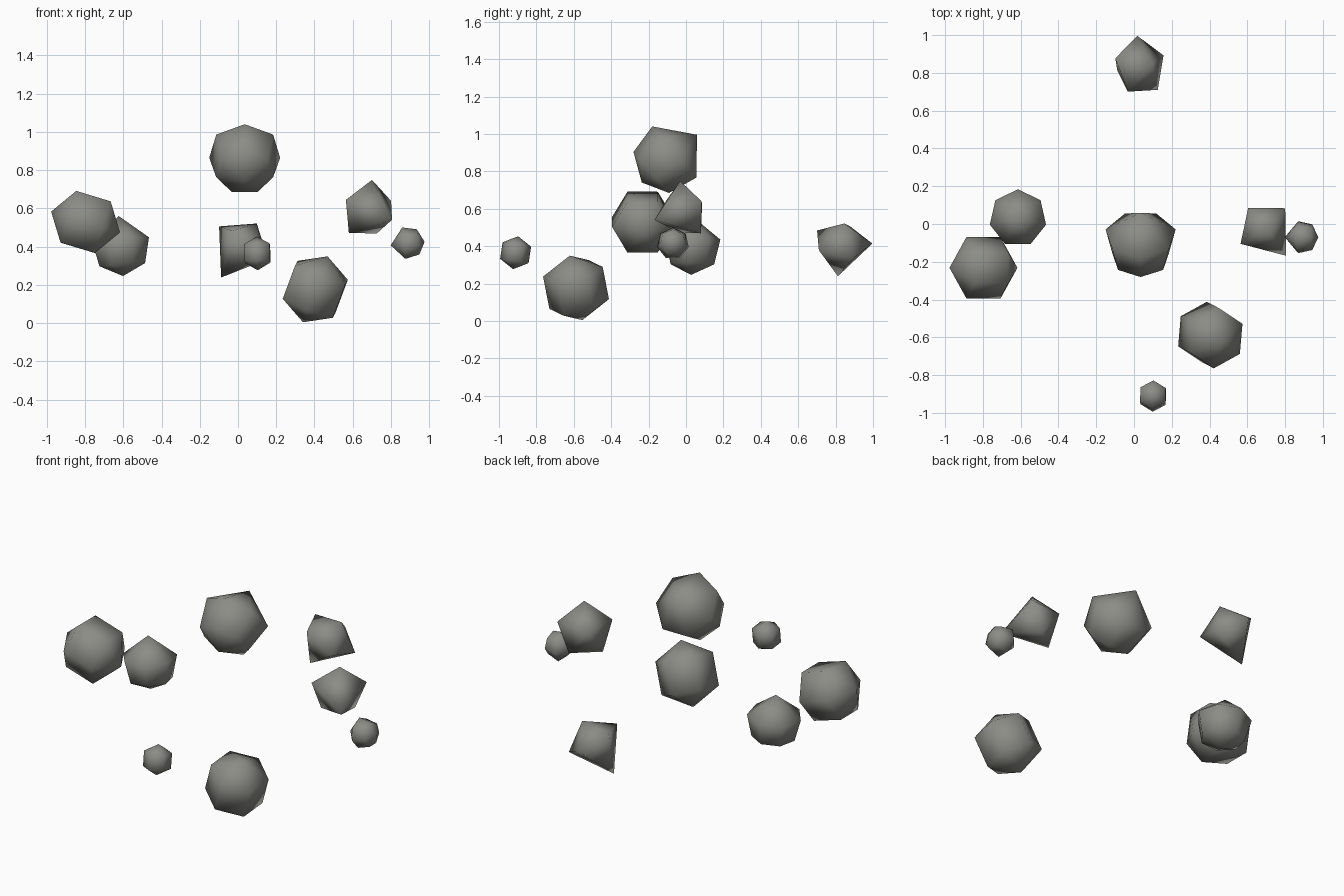
import bpy, bmesh, math
from mathutils import Vector

if "Cube" in bpy.data.objects:
    bpy.data.objects.remove(bpy.data.objects["Cube"])

stone = bpy.data.materials.new("warm grey stone")
stone.diffuse_color = (0.26, 0.265, 0.24, 1)
stone.use_nodes = True
stone.node_tree.nodes["Principled BSDF"].inputs["Base Color"].default_value = stone.diffuse_color


def coarse_ball(name, centre, radius, n, pole, corner):
    """Smooth-shaded low-poly ball: n segments, rings stepped by 360/n from the
    pole. Odd counts leave a longer, pointed far end."""
    c = Vector(centre)
    u = Vector(pole).normalized()
    e1 = Vector(corner)
    e1 = (e1 - u * e1.dot(u)).normalized()
    e2 = u.cross(e1)
    step = 2 * math.pi / n
    bm = bmesh.new()
    top = bm.verts.new(c + u * radius)
    rings = []
    for k in range(1, n // 2):
        h, r = radius * math.cos(k * step), radius * math.sin(k * step)
        rings.append([bm.verts.new(c + u * h + (e1 * math.cos(i * step) + e2 * math.sin(i * step)) * r)
                      for i in range(n)])
    tip = bm.verts.new(c - u * radius)
    for i in range(n):
        j = (i + 1) % n
        bm.faces.new((top, rings[0][i], rings[0][j]))
        for a, b in zip(rings, rings[1:]):
            bm.faces.new((a[i], b[i], b[j], a[j]))
        bm.faces.new((tip, rings[-1][j], rings[-1][i]))
    bmesh.ops.recalc_face_normals(bm, faces=bm.faces)
    for f in bm.faces:
        f.smooth = True
    me = bpy.data.meshes.new(name)
    bm.to_mesh(me)
    bm.free()
    me.materials.append(stone)
    bpy.context.collection.objects.link(bpy.data.objects.new(name, me))


# name, centre, radius, segments, start pole direction, first corner direction
coarse_ball("top_rock", (0.035, -0.089, 0.868), 0.195, 7, (0, -0.756, -0.654), (0, -0.654, 0.756))
coarse_ball("back_rock", (0.005, 0.83, 0.38), 0.17, 5, (0.548, 0.104, 0.83), (-0.017, 0.16, -0.011))
coarse_ball("left_large_rock", (-0.797, -0.232, 0.529), 0.188, 6, (0.956, 0, -0.29), (-0.04, 0.08, -0.134))
coarse_ball("left_small_rock", (-0.612, 0.03, 0.403), 0.157, 7, (0.07, -0.02, -1), (0, 1, 0))
coarse_ball("low_front_rock", (0.404, -0.588, 0.177), 0.187, 6, (0.065, -0.034, 0.174), (0.136, 0.073, -0.03))
coarse_ball("front_pebble", (0.101, -0.911, 0.365), 0.089, 6, (-0.002, 0.013, 0.086), (0.003, 0.078, -0.013))
coarse_ball("right_rock", (0.705, -0.041, 0.582), 0.167, 5, (-0.605, 0.766, 0.25), (0.03, -0.034, 0.148))
coarse_ball("right_pebble", (0.887, -0.07, 0.416), 0.089, 7, (0.99, 0, 0.1), (0, 0, 1))
